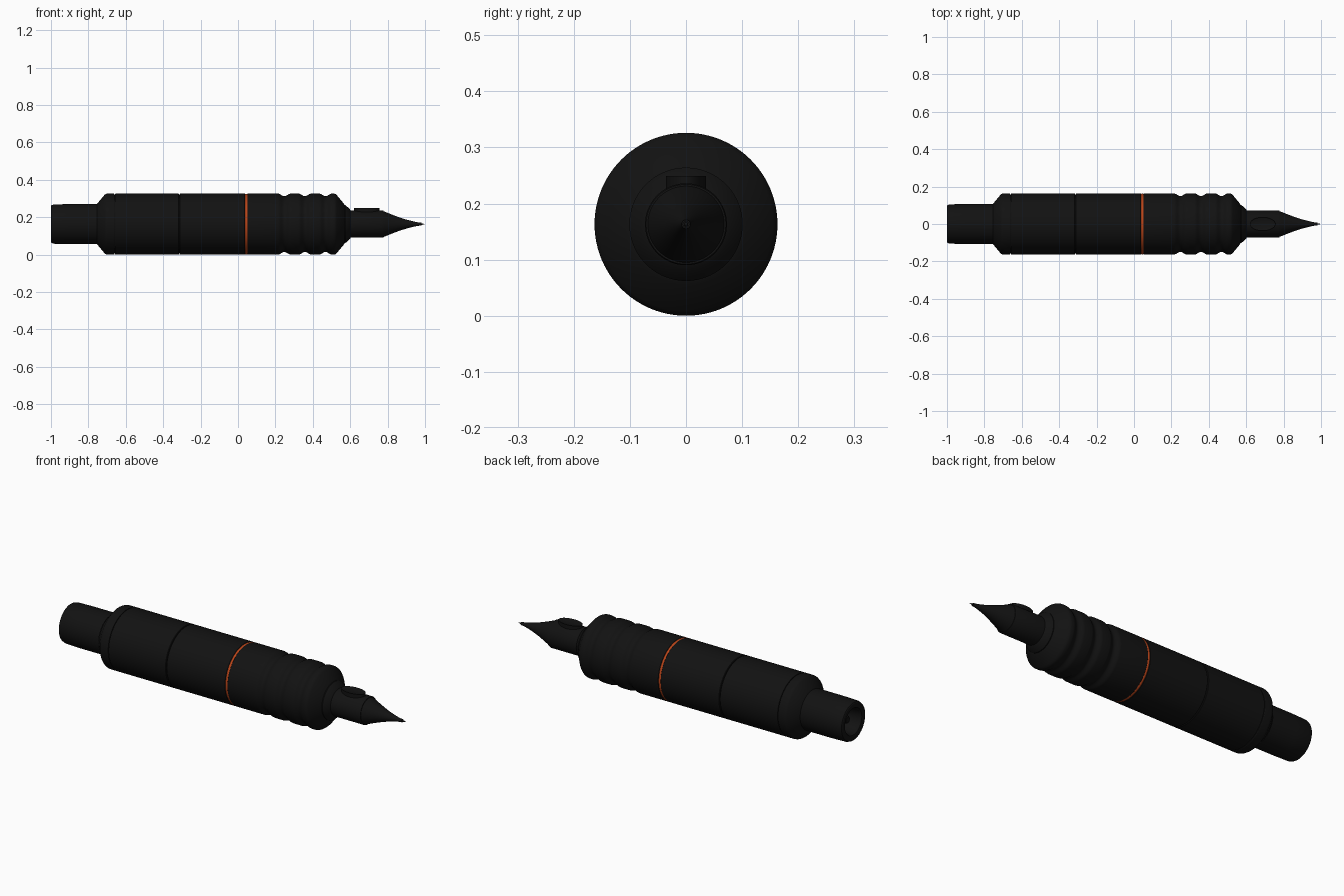
import bpy, bmesh, math
from mathutils import Vector, Matrix

if "Cube" in bpy.data.objects:
    bpy.data.objects.remove(bpy.data.objects["Cube"])

AXIS_Z = 0.163
R = 0.163
SEG = 96


def material(name, color):
    m = bpy.data.materials.new(name)
    m.diffuse_color = color
    m.use_nodes = True
    m.node_tree.nodes["Principled BSDF"].inputs["Base Color"].default_value = m.diffuse_color
    return m


BLACK = material("matte_black", (0.006, 0.006, 0.006, 1))
ORANGE = material("orange_accent", (0.5, 0.06, 0.01, 1))


def finish(bm, name, mat, angle=30):
    me = bpy.data.meshes.new(name)
    bm.to_mesh(me)
    bm.free()
    me.materials.append(mat)
    ob = bpy.data.objects.new(name, me)
    bpy.context.collection.objects.link(ob)
    bpy.ops.object.select_all(action='DESELECT')
    ob.select_set(True)
    bpy.context.view_layer.objects.active = ob
    bpy.ops.object.shade_smooth_by_angle(angle=math.radians(angle))
    return ob


def lathe(name, profile, mat=BLACK, seg=SEG, angle=30):
    """Revolve (x, radius) points, listed back to front, about the pen axis."""
    bm = bmesh.new()
    rings = []
    for x, r in profile:
        if r == 0:
            rings.append([bm.verts.new((x, 0, AXIS_Z))] * seg)
        else:
            rings.append([bm.verts.new((x, r * math.cos(2 * math.pi * i / seg),
                                        AXIS_Z + r * math.sin(2 * math.pi * i / seg)))
                          for i in range(seg)])
    for a, b in zip(rings, rings[1:]):
        for i in range(seg):
            j = (i + 1) % seg
            bm.faces.new(list(dict.fromkeys((a[i], a[j], b[j], b[i]))))
    # flip so the outer wall faces away from the axis
    outer = max(bm.faces, key=lambda f: (f.calc_center_median() - Vector((f.calc_center_median().x, 0, AXIS_Z))).length)
    outer.normal_update()
    c = outer.calc_center_median()
    if outer.normal.dot(c - Vector((c.x, 0, AXIS_Z))) < 0:
        bmesh.ops.reverse_faces(bm, faces=bm.faces[:])
    return finish(bm, name, mat, angle)


# Rear connector with hollow socket and centre pin
lathe("rear_connector", [
    (-0.88, 0), (-0.88, 0.058), (-0.985, 0.066), (-0.997, 0.072), (-1.0, 0.078),
    (-1.0, 0.096), (-0.997, 0.101), (-0.985, 0.105), (-0.90, 0.107), (-0.755, 0.107)])
lathe("socket_pin", [(-0.965, 0), (-0.965, 0.016), (-0.96, 0.02), (-0.88, 0.02)], seg=32)

# Body sections, separated by fine seams
SEAM = R - 0.008
lathe("rear_cap", [
    (-0.755, 0.104), (-0.752, 0.110), (-0.712, 0.158), (-0.705, 0.162), (-0.698, R),
    (-0.664, R), (-0.661, R - 0.002), (-0.661, SEAM), (-0.658, SEAM)])
lathe("rear_body", [
    (-0.658, SEAM), (-0.658, R - 0.002), (-0.655, R), (-0.318, R),
    (-0.316, R - 0.002), (-0.316, SEAM), (-0.312, SEAM)])
lathe("motor_body", [
    (-0.312, SEAM), (-0.312, R - 0.002), (-0.310, R), (0.036, R),
    (0.038, R - 0.002), (0.038, SEAM)])
lathe("accent_ring", [
    (0.038, SEAM), (0.038, R - 0.002), (0.040, R - 0.001), (0.048, R - 0.001),
    (0.050, R - 0.002), (0.050, SEAM)], ORANGE)

# Grip with three scalloped finger grooves and a stepped nose
grip = [(0.050, SEAM), (0.050, R - 0.002), (0.052, R)]
for cx in (0.248, 0.358, 0.468):
    for k in range(13):
        t = -1 + k / 6
        grip.append((cx + 0.034 * t, R - 0.007 * (1 + math.cos(math.pi * t))))
grip += [(0.514, R), (0.521, R - 0.002), (0.528, R - 0.008), (0.567, 0.108),
         (0.570, 0.101), (0.574, 0.101), (0.578, 0.098), (0.598, 0.080),
         (0.602, 0.073)]
lathe("grip", grip)

# Needle cartridge: barrel, tapered nozzle and needle
lathe("cartridge_barrel", [(0.59, 0.073), (0.775, 0.073), (0.779, 0.071), (0.779, 0.066)])
lathe("cartridge_nozzle", [
    (0.779, 0.068), (0.785, 0.066), (0.82, 0.052), (0.86, 0.037), (0.90, 0.024),
    (0.94, 0.014), (0.965, 0.009), (0.980, 0.008), (0.980, 0.005), (0.94, 0.005)], seg=64)
lathe("needle", [(0.92, 0.004), (0.985, 0.004), (1.0, 0)], seg=16)

# Oval pad on top of the cartridge
bm = bmesh.new()
bmesh.ops.create_cone(bm, cap_ends=True, segments=48, radius1=1, radius2=1, depth=0.05,
                      matrix=Matrix.Translation((0.688, 0, 0.224)) @ Matrix.Diagonal((0.068, 0.036, 1, 1)))
top = [f for f in bm.faces if f.normal.z > 0.9]
bmesh.ops.inset_region(bm, faces=top, thickness=0.006)
bmesh.ops.translate(bm, verts=top[0].verts[:], vec=(0, 0, -0.003))
finish(bm, "cartridge_pad", BLACK)
